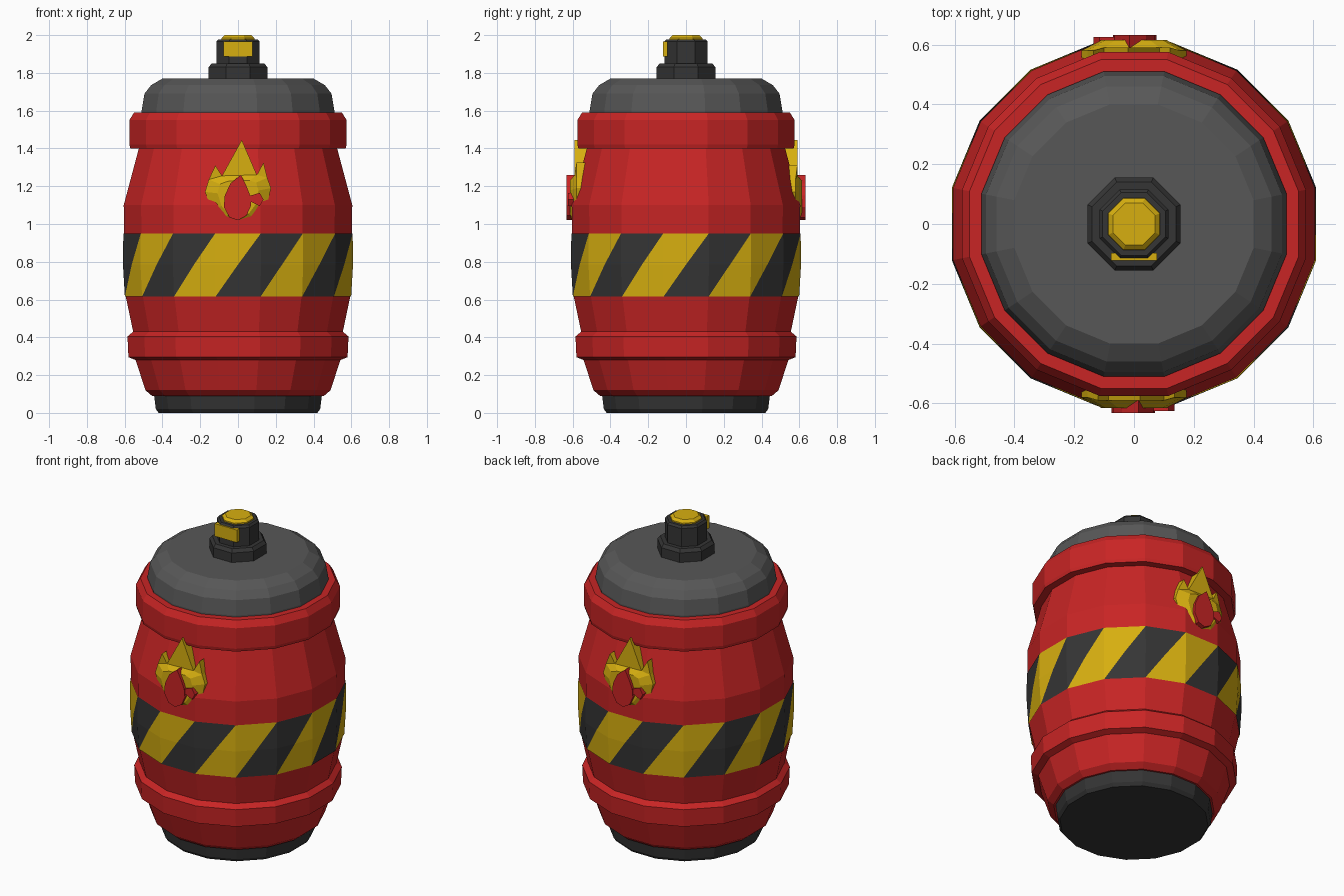
import bpy, bmesh
from math import sin, cos, pi

cube = bpy.data.objects.get("Cube")
if cube:
    bpy.data.objects.remove(cube, do_unlink=True)


def material(name, rgb):
    m = bpy.data.materials.new(name)
    m.use_nodes = True
    m.diffuse_color = (*rgb, 1)
    m.node_tree.nodes["Principled BSDF"].inputs["Base Color"].default_value = (*rgb, 1)
    return m


RED = material("red paint", (0.58, 0.018, 0.018))
YELLOW = material("warning yellow", (0.68, 0.43, 0.005))
DARK = material("dark metal", (0.035, 0.035, 0.035))
GREY = material("grey lid", (0.095, 0.095, 0.095))


def finish(name, bm, *mats, recalc=True):
    if recalc:
        bmesh.ops.recalc_face_normals(bm, faces=bm.faces)
    mesh = bpy.data.meshes.new(name)
    bm.to_mesh(mesh)
    bm.free()
    for m in mats:
        mesh.materials.append(m)
    obj = bpy.data.objects.new(name, mesh)
    bpy.context.collection.objects.link(obj)
    return obj


def on_ring(r, z, step, sides):
    """Point on a polygon of flat-to-flat radius r, step 0 at the front face centre."""
    a = step * 2 * pi / sides
    rad = r if step == int(step) else r / cos(pi / sides)
    return (rad * sin(a), -rad * cos(a), z)


def lathe(name, profile, sides, mat):
    bm = bmesh.new()
    rings = [[bm.verts.new(on_ring(r, z, i - 0.5, sides)) for i in range(sides)]
             for r, z in profile]
    for low, high in zip(rings, rings[1:]):
        for i in range(sides):
            j = (i + 1) % sides
            bm.faces.new((low[i], low[j], high[j], high[i]))
    bm.faces.new(rings[0][::-1])
    bm.faces.new(rings[-1])
    return finish(name, bm, mat)


# Barrel: foot, shell with two raised hoops, lid
SIDES = 16
lathe("foot", [(0.42, 0), (0.435, 0.02), (0.445, 0.1)], SIDES, DARK)
lathe("barrel_shell", [
    (0.455, 0.09), (0.49, 0.12), (0.542, 0.28), (0.58, 0.295), (0.585, 0.405),
    (0.555, 0.43), (0.595, 0.62), (0.605, 0.785), (0.603, 0.95), (0.605, 1.1),
    (0.525, 1.4), (0.57, 1.4), (0.575, 1.42), (0.575, 1.55), (0.55, 1.59)], SIDES, RED)
lathe("lid", [(0.51, 1.58), (0.51, 1.6), (0.495, 1.69), (0.46, 1.735), (0.4, 1.77)],
      SIDES, GREY)

# Warning band: each side is split along its diagonal into two colours
bm = bmesh.new()
for i in range(SIDES):
    def pt(r, z, step):
        return bm.verts.new(on_ring(r, z, step, SIDES))
    low0, low1 = (pt(0.599, 0.615, i + s) for s in (-0.5, 0.5))
    mid0, centre, mid1 = (pt(0.609, 0.785, i + s) for s in (-0.5, 0, 0.5))
    top0, top1 = (pt(0.607, 0.95, i + s) for s in (-0.5, 0.5))
    for verts, colour in (((low0, centre, mid0), i), ((mid0, centre, top1, top0), i),
                          ((low0, low1, mid1, centre), i + 1), ((centre, mid1, top1), i + 1)):
        bm.faces.new(verts).material_index = colour % 2
bmesh.ops.remove_doubles(bm, verts=bm.verts, dist=0.001)
finish("warning_band", bm, YELLOW, DARK, recalc=False)

# Valve: flange, nut, button and front tag
lathe("valve_flange", [(0.155, 1.76), (0.155, 1.83), (0.14, 1.85)], 8, DARK)
lathe("valve_nut", [(0.115, 1.84), (0.115, 1.965), (0.105, 1.978)], 8, DARK)
lathe("valve_button", [(0.088, 1.97), (0.086, 1.985), (0.07, 2.0)], 8, YELLOW)
bm = bmesh.new()
bmesh.ops.create_cube(bm, size=1)
bmesh.ops.scale(bm, verts=bm.verts, vec=(0.155, 0.025, 0.08))
bmesh.ops.translate(bm, verts=bm.verts, vec=(0, -0.11, 1.927))
finish("valve_tag", bm, YELLOW)


# Flame emblem: faceted bowl with three spikes (x, z, is a spike tip)
FLAME = [(0, 1.0, 0), (0.09, 1.025, 0), (0.15, 1.09, 0), (0.175, 1.19, 0), (0.155, 1.245, 0),
         (0.135, 1.325, 1), (0.1, 1.26, 0), (0.02, 1.445, 1), (-0.085, 1.255, 0),
         (-0.12, 1.31, 1), (-0.155, 1.235, 0), (-0.175, 1.17, 0), (-0.14, 1.08, 0),
         (-0.08, 1.025, 0)]
DROP = [(0, 1.02), (0.045, 1.045), (0.07, 1.1), (0.065, 1.15), (0.045, 1.2), (0.015, 1.26),
        (-0.04, 1.215), (-0.07, 1.15), (-0.075, 1.09), (-0.045, 1.035)]
SPARK = [(0.065, 1.12), (0.115, 1.095), (0.135, 1.13), (0.115, 1.165), (0.065, 1.15)]


def flame(name):
    bm = bmesh.new()
    rim = [bm.verts.new((x, -0.59 if abs(x) < 0.13 else -0.58, z)) for x, z, tip in FLAME]
    back = [bm.verts.new((x, -0.5, z)) for x, z, tip in FLAME]
    bowl = [v for v, p in zip(rim, FLAME) if not p[2]]
    panel = [bm.verts.new((v.co.x * 0.62, -0.615, 1.14 + (v.co.z - 1.14) * 0.75)) for v in bowl]
    for i in range(len(bowl)):
        j = (i + 1) % len(bowl)
        bm.faces.new((bowl[i], bowl[j], panel[j], panel[i]))
    bm.faces.new(panel)
    for i, point in enumerate(FLAME):
        bm.faces.new((rim[i], rim[i - 1], back[i - 1], back[i]))
        if point[2]:
            bm.faces.new((rim[i - 1], rim[i], rim[i + 1]))
    bm.faces.new(back[::-1])
    return finish(name, bm, YELLOW)


def plate(name, outline, front, mat):
    bm = bmesh.new()
    near = [bm.verts.new((x, front, z)) for x, z in outline]
    far = [bm.verts.new((x, -0.58, z)) for x, z in outline]
    bm.faces.new(near)
    bm.faces.new(far[::-1])
    for i in range(len(near)):
        bm.faces.new((near[i - 1], near[i], far[i], far[i - 1]))
    return finish(name, bm, mat)


for side, turn in (("front", 0), ("back", pi)):
    for part in (flame(side + "_flame"),
                 plate(side + "_flame_drop", DROP, -0.632, RED),
                 plate(side + "_flame_spark", SPARK, -0.626, RED)):
        part.rotation_euler.z = turn
